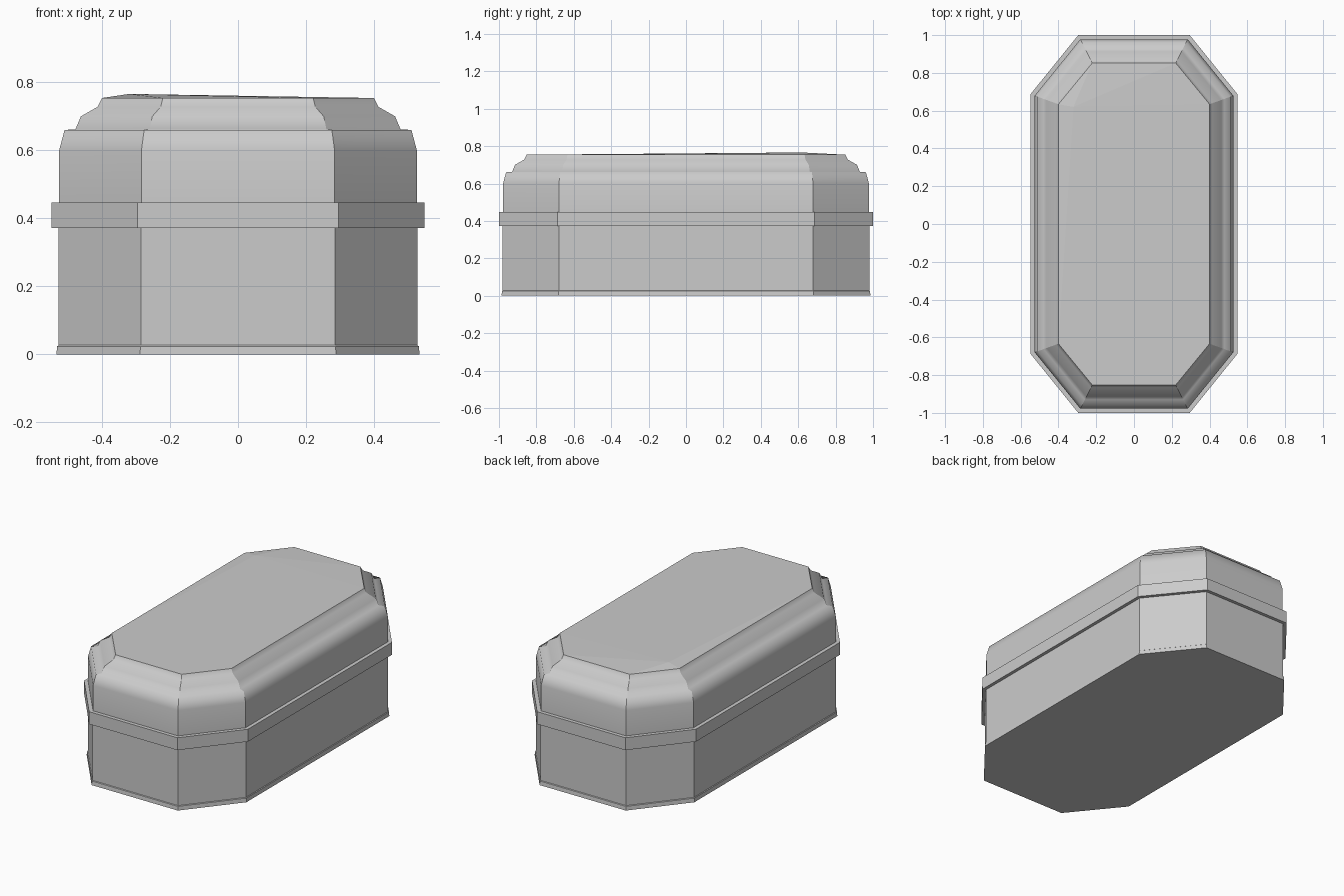
import bpy
import bmesh

cube = bpy.data.objects.get("Cube")
if cube:
    bpy.data.objects.remove(cube, do_unlink=True)

stone = bpy.data.materials.new("plain grey")
stone.use_nodes = True
GREY = (0.6, 0.6, 0.6, 1)
stone.diffuse_color = GREY
stone.node_tree.nodes["Principled BSDF"].inputs["Base Color"].default_value = GREY


def octagon(inset):
    """Long eight-sided outline, shrunk by inset."""
    hx, hy = 0.528 - inset, 0.98 - inset
    cx, cy = 0.285 - 0.5 * inset, 0.68 - 0.36 * inset
    return [(cx, -hy), (hx, -cy), (hx, cy), (cx, hy),
            (-cx, hy), (-hx, cy), (-hx, -cy), (-cx, -hy)]


def loft(name, profile, smooth=False, apex=None):
    """Stack octagons from (inset, z) pairs and close both ends."""
    bm = bmesh.new()
    rings = [[bm.verts.new((x, y, z)) for x, y in octagon(d)] for d, z in profile]
    for low, high in zip(rings, rings[1:]):
        for i in range(8):
            j = (i + 1) % 8
            face = bm.faces.new((low[i], low[j], high[j], high[i]))
            face.smooth = smooth
    bm.faces.new(rings[0][::-1])
    top = rings[-1]
    if apex:
        peak = bm.verts.new(apex)
        for i in range(8):
            bm.faces.new((top[i], top[(i + 1) % 8], peak))
    else:
        bm.faces.new(top)
    # keep the upright corners and the end outlines crisp
    for low, high in zip(rings, rings[1:]):
        for a, b in zip(low, high):
            bm.edges.get((a, b)).smooth = False
    for ring in (rings[0], top):
        for i in range(8):
            bm.edges.get((ring[i], ring[(i + 1) % 8])).smooth = False
    mesh = bpy.data.meshes.new(name)
    bm.to_mesh(mesh)
    bm.free()
    mesh.materials.append(stone)
    obj = bpy.data.objects.new(name, mesh)
    bpy.context.collection.objects.link(obj)
    return obj


# lower box with a thin foot lip
loft("box_base", [(-0.006, 0), (-0.004, 0.024), (0, 0.027), (0, 0.40)])

# band around the joint
loft("joint_band", [(0.01, 0.372), (-0.02, 0.372), (-0.02, 0.447), (0.01, 0.447)])

# lid with a stepped, softly shaded shoulder and a slightly uneven top
loft("lid", [(0.002, 0.41), (0.002, 0.60), (0.018, 0.66), (0.05, 0.662),
             (0.066, 0.70), (0.115, 0.728), (0.128, 0.754)],
     smooth=True, apex=(-0.32, 0.62, 0.766))
